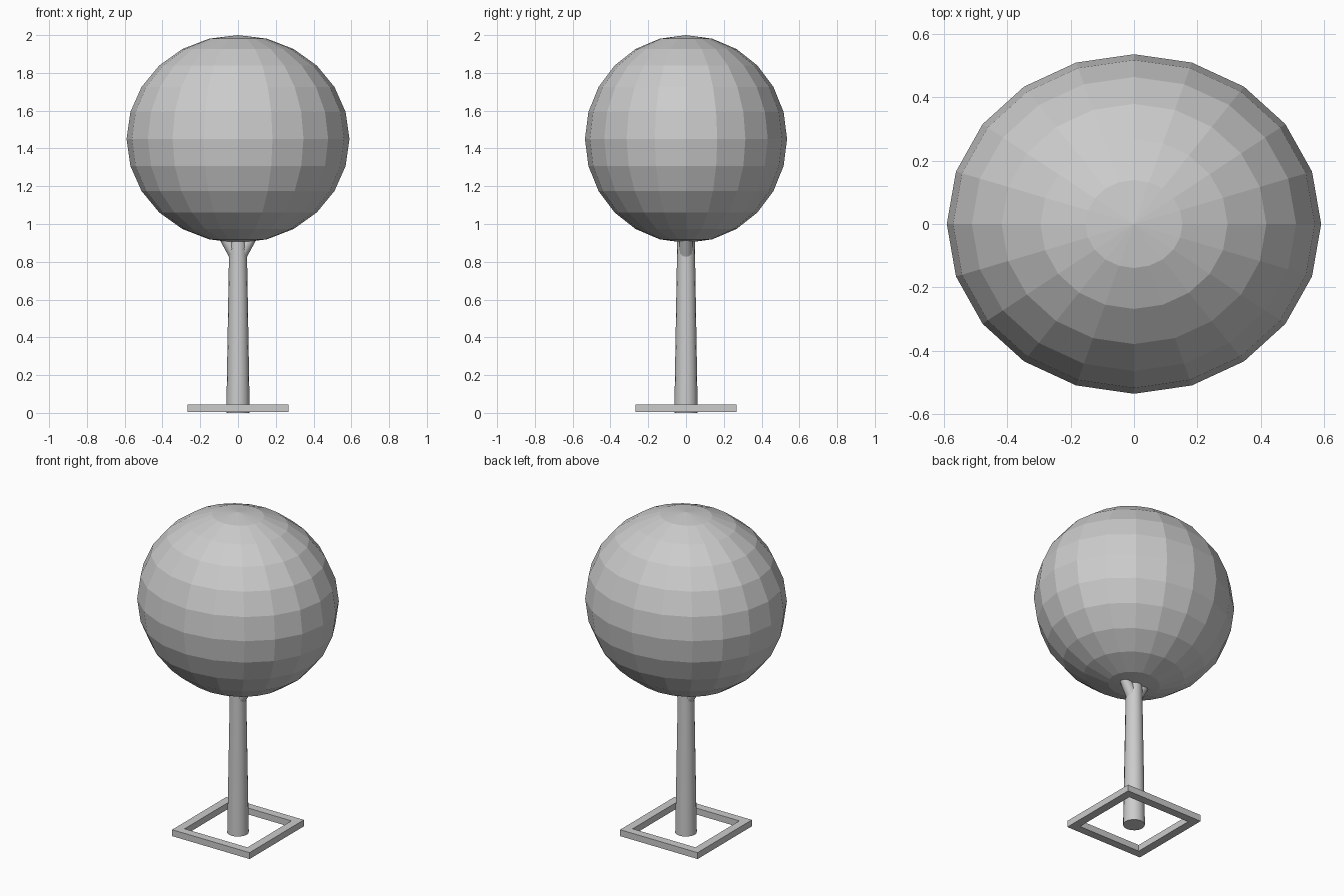
import bpy, math
from mathutils import Vector

if "Cube" in bpy.data.objects:
    bpy.data.objects.remove(bpy.data.objects["Cube"])

grey = bpy.data.materials.new("plain_grey")
grey.use_nodes = True
colour = (0.6, 0.6, 0.6, 1)
grey.diffuse_color = colour
grey.node_tree.nodes["Principled BSDF"].inputs["Base Color"].default_value = colour


def finish(name, smooth=False):
    obj = bpy.context.object
    obj.name = name
    obj.data.materials.append(grey)
    if smooth:
        bpy.ops.object.shade_smooth_by_angle(angle=math.radians(40))
    return obj


def limb(name, start, end, r1, r2, sides=16):
    """Tapered round limb between two points."""
    a, b = Vector(start), Vector(end)
    bpy.ops.mesh.primitive_cone_add(
        vertices=sides, radius1=r1, radius2=r2, depth=(b - a).length,
        location=(a + b) / 2, rotation=(b - a).to_track_quat('Z', 'Y').to_euler())
    return finish(name, True)


# Faceted crown
bpy.ops.mesh.primitive_uv_sphere_add(segments=20, ring_count=12, radius=1, location=(0, 0, 1.45))
crown = finish("crown")
crown.scale = (0.59, 0.535, 0.55)

# Trunk and the two branches that fork into the crown
limb("trunk", (0, 0, 0), (0, 0, 1.0), 0.062, 0.045)
for side, name in ((1, "left_branch"), (-1, "right_branch")):
    limb(name, (side * 0.01, 0, 0.83), (side * 0.13, 0, 1.04), 0.035, 0.03, 12)

# Square frame around the trunk foot
outer, inner, low, high = 0.268, 0.217, 0.005, 0.045
corners = [(-1, -1), (1, -1), (1, 1), (-1, 1)]
verts = [(x * r, y * r, z) for z in (low, high) for r in (outer, inner) for x, y in corners]
faces = []
for i in range(4):
    j = (i + 1) % 4
    faces += [(i, j, 8 + j, 8 + i),              # outer wall
              (4 + j, 4 + i, 12 + i, 12 + j),    # inner wall
              (8 + i, 8 + j, 12 + j, 12 + i),    # top
              (j, i, 4 + i, 4 + j)]              # underside
mesh = bpy.data.meshes.new("ground_frame")
mesh.from_pydata(verts, [], faces)
mesh.materials.append(grey)
frame = bpy.data.objects.new("ground_frame", mesh)
bpy.context.collection.objects.link(frame)
